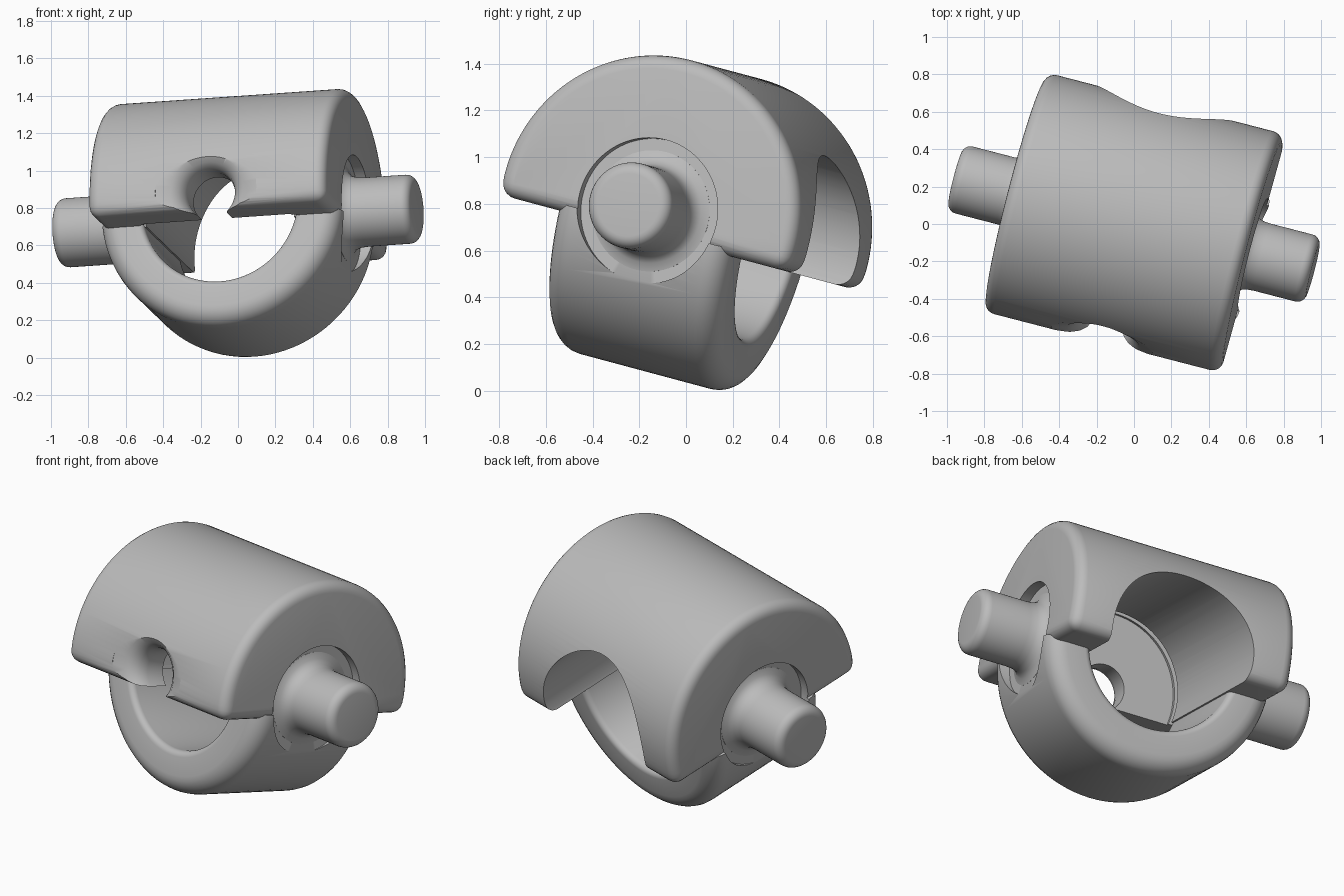
import bpy, bmesh
from math import sin, cos, pi, radians, asin
from mathutils import Matrix, Vector

if "Cube" in bpy.data.objects:
    bpy.data.objects.remove(bpy.data.objects["Cube"])

# The whole joint is tilted and turned: local x = pin axis, y = ring axis, z = up
POSE = (Matrix.Translation((0, 0, 0.73)) @ Matrix.Rotation(radians(-15), 4, 'X')
        @ Matrix.Rotation(radians(-15), 4, 'Z'))
ALONG_X = Matrix.Rotation(pi / 2, 4, 'Y')
ALONG_Y = Matrix.Rotation(-pi / 2, 4, 'X')

grey = bpy.data.materials.new("plain_grey")
grey.use_nodes = True
grey.diffuse_color = (0.5, 0.5, 0.5, 1)
grey.node_tree.nodes["Principled BSDF"].inputs["Base Color"].default_value = (0.5, 0.5, 0.5, 1)


def make(name, bm, turn=Matrix.Identity(4)):
    bmesh.ops.remove_doubles(bm, verts=bm.verts, dist=1e-5)
    bmesh.ops.transform(bm, matrix=POSE @ turn, verts=bm.verts)
    bmesh.ops.recalc_face_normals(bm, faces=bm.faces)
    mesh = bpy.data.meshes.new(name)
    bm.to_mesh(mesh)
    bm.free()
    mesh.materials.append(grey)
    obj = bpy.data.objects.new(name, mesh)
    bpy.context.collection.objects.link(obj)
    return obj


def revolve(name, profile, turn, closed=False, steps=96):
    """Turn (radius, height) points about an axis."""
    bm = bmesh.new()
    vs = [bm.verts.new((r, 0, h)) for r, h in profile]
    es = [bm.edges.new(p) for p in zip(vs, vs[1:])]
    if closed:
        es.append(bm.edges.new((vs[-1], vs[0])))
    bmesh.ops.spin(bm, geom=vs + es, cent=(0, 0, 0), axis=(0, 0, 1),
                   angle=2 * pi, steps=steps)
    return make(name, bm, turn)


def rod(name, radius, start, end, turn):
    return revolve(name, [(0, start), (radius, start), (radius, end), (0, end)], turn)


def box(name, size, center):
    bm = bmesh.new()
    bmesh.ops.create_cube(bm, size=1, matrix=Matrix.Translation(center) @ Matrix.Diagonal((*size, 1)))
    return make(name, bm)


def corner(r, h, rad, start):
    """Quarter arc of a rounded profile corner."""
    return [(r + rad * cos(start + i * pi / 12), h + rad * sin(start + i * pi / 12))
            for i in range(7)]


def activate(obj):
    bpy.ops.object.select_all(action='DESELECT')
    obj.select_set(True)
    bpy.context.view_layer.objects.active = obj


def cut(obj, cutters):
    activate(obj)
    for c in cutters:
        c.hide_render = True
        mod = obj.modifiers.new("cut", 'BOOLEAN')
        mod.operation, mod.solver, mod.object = 'DIFFERENCE', 'EXACT', c
        bpy.ops.object.modifier_apply(modifier=mod.name)


def smooth(obj):
    activate(obj)
    bpy.ops.object.shade_smooth_by_angle(angle=radians(32))


R, HALF, FLOOR = 0.667, 0.657, -0.1

# Cover: rounded half drum lying along the pin axis
low = asin(FLOOR / R)
first = low + 0.13
angles = [low] + [first + (pi - 2 * first) * i / 64 for i in range(65)] + [pi - low]
bm = bmesh.new()
face = bm.faces.new([bm.verts.new((-HALF, R * cos(a), R * sin(a))) for a in angles])
ext = bmesh.ops.extrude_face_region(bm, geom=[face], use_keep_orig=True)
bmesh.ops.translate(bm, vec=Vector((2 * HALF, 0, 0)),
                    verts=[g for g in ext["geom"] if isinstance(g, bmesh.types.BMVert)])
bmesh.ops.recalc_face_normals(bm, faces=bm.faces)
sharp = [e for e in bm.edges if len(e.link_faces) == 2 and e.calc_face_angle() > 0.6]
bmesh.ops.bevel(bm, geom=sharp, offset=0.06, segments=5, profile=0.5,
                affect='EDGES', clamp_overlap=False)
cover = make("cover", bm)

# Side pockets shared by cover and ring
pockets = [rod("pocket_cutter", 0.31, s * 0.6, s * 0.9, ALONG_X) for s in (1, -1)]

# Large bore from the back, step at its end, flared notch through the front
bore = rod("bore_cutter", 0.42, -0.43, 1, ALONG_Y)
step = rod("step_cutter", 0.45, -0.41, -0.37, ALONG_Y)
notch = revolve("notch_cutter", [(0, -0.3), (0.13, -0.3), (0.13, -0.54), (0.14, -0.585),
                                 (0.165, -0.62), (0.2, -0.645), (0.28, -0.665),
                                 (0.28, -0.8), (0, -0.8)], ALONG_Y)
cut(cover, pockets + [bore, step, notch])
smooth(cover)

# Ring: rounded band whose upper half is buried in the cover
W, OUT, IN = 0.4, 0.67, 0.43
BIG, SMALL = 0.1, 0.035
profile = (corner(OUT - BIG, W - BIG, BIG, 0) + corner(IN + SMALL, W - SMALL, SMALL, pi / 2)
           + corner(IN + SMALL, SMALL - W, SMALL, pi) + corner(OUT - BIG, BIG - W, BIG, 1.5 * pi))
ring = revolve("ring", profile, ALONG_Y, closed=True)
top_half = box("ring_top_cutter", (2, 2, 1), (0, 0, 0.5 - 0.07))
cut(ring, pockets + [top_half])
smooth(ring)

# Pins: filleted at the root, rounded at the tip
for side, name in ((1, "left_pin"), (-1, "right_pin")):
    shape = ([(0, 0.55), (0.26, 0.55), (0.26, 0.601), (0.225, 0.612), (0.2, 0.635),
              (0.188, 0.67), (0.185, 0.71)]
             + corner(0.135, 0.94, 0.05, 0) + [(0, 0.99)])
    smooth(revolve(name, [(r, side * h) for r, h in shape], ALONG_X, steps=64))

for c in pockets + [bore, step, notch, top_half]:
    bpy.data.objects.remove(c)
